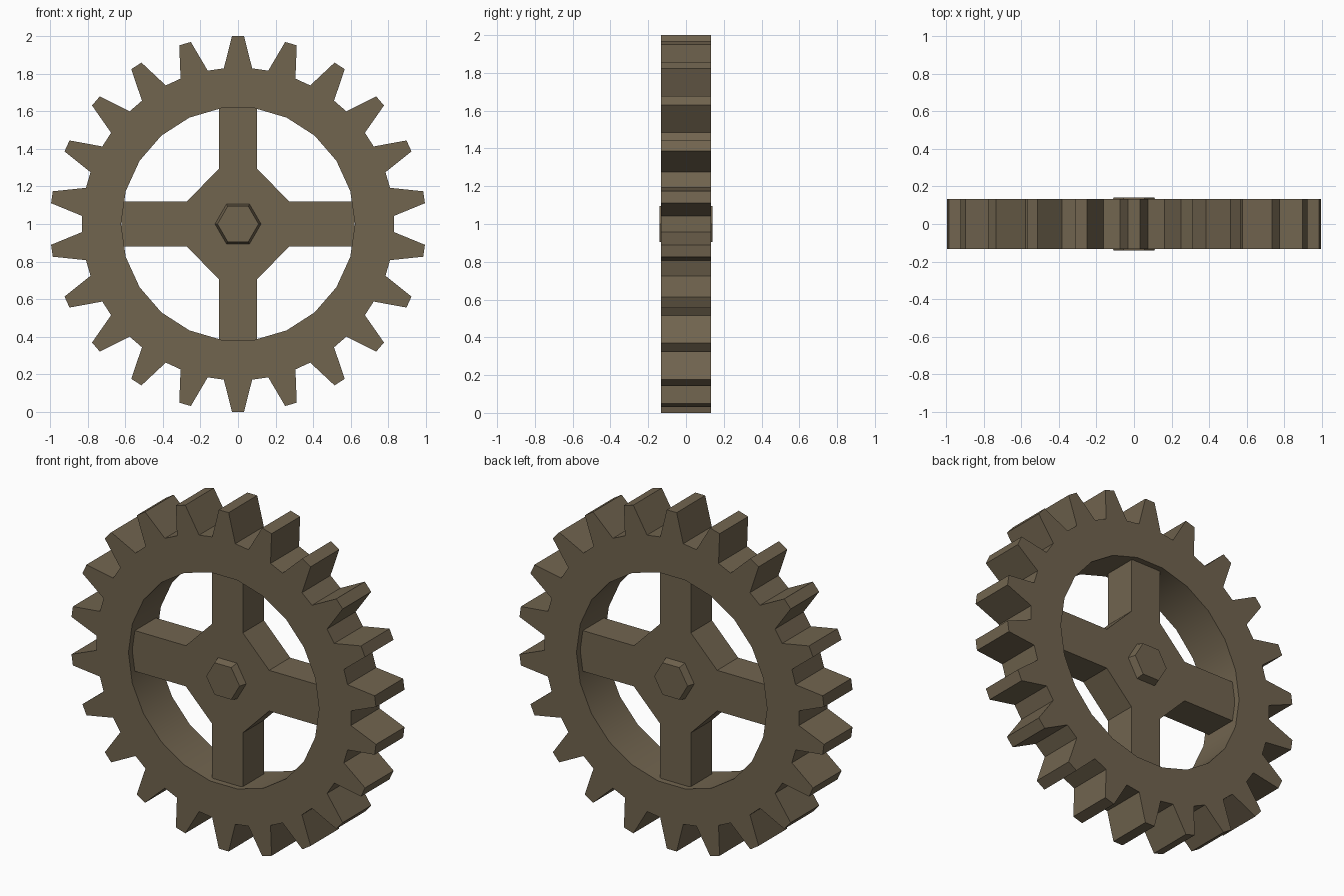
import bpy, bmesh, math
from mathutils import Vector

if "Cube" in bpy.data.objects:
    bpy.data.objects.remove(bpy.data.objects["Cube"])

TEETH = 22
STEP = 2 * math.pi / TEETH
CENTRE_Z = 1.0

mat = bpy.data.materials.new("weathered bronze")
mat.diffuse_color = (0.165, 0.128, 0.078, 1)
mat.use_nodes = True
mat.node_tree.nodes["Principled BSDF"].inputs["Base Color"].default_value = mat.diffuse_color


def finish(bm, name):
    bmesh.ops.recalc_face_normals(bm, faces=bm.faces[:])
    me = bpy.data.meshes.new(name)
    bm.to_mesh(me)
    bm.free()
    me.materials.append(mat)
    ob = bpy.data.objects.new(name, me)
    ob.location.z = CENTRE_Z
    bpy.context.collection.objects.link(ob)
    return ob


def extrude_plate(name, polygons, half):
    """Extrude flat x,z polygons from y = -half to y = +half."""
    bm = bmesh.new()
    for poly in polygons:
        bm.faces.new([bm.verts.new((x, -half, z)) for x, z in poly])
    bmesh.ops.remove_doubles(bm, verts=bm.verts[:], dist=1e-4)
    bmesh.ops.recalc_face_normals(bm, faces=bm.faces[:])
    ret = bmesh.ops.extrude_face_region(bm, geom=bm.faces[:], use_keep_orig=True)
    moved = [g for g in ret["geom"] if isinstance(g, bmesh.types.BMVert)]
    bmesh.ops.translate(bm, verts=moved, vec=Vector((0, 2 * half, 0)))
    return finish(bm, name)


def polar(r, a):
    return (r * math.sin(a), r * math.cos(a))


# Toothed ring: per tooth a tapered tooth, a body quad and a valley triangle
polys = []
root_a, root_r, inner_r = math.radians(5.2), 0.831, 0.622
tip_a = 0.032
for i in range(TEETH):
    a = i * STEP
    in0, in1 = polar(inner_r, a - STEP / 2), polar(inner_r, a + STEP / 2)
    b0, b1 = polar(root_r, a - root_a), polar(root_r, a + root_a)
    t0, t1 = polar(1.0, a - tip_a), polar(1.0, a + tip_a)
    nxt = polar(root_r, a + STEP - root_a)
    polys += [[b0, t0, t1, b1], [in0, b0, b1, in1], [in1, b1, nxt]]
ring = extrude_plate("toothed_ring", polys, 0.133)
bpy.context.view_layer.objects.active = ring
ring.select_set(True)
bpy.ops.object.shade_smooth_by_angle(angle=math.radians(20))

# Cross spokes with chamfered hub, slightly recessed from the ring faces
quarter = [(0.10, 0.62), (0.10, 0.295), (0.272, 0.12), (0.62, 0.12)]
outline = (quarter
           + [(x, -z) for x, z in reversed(quarter)]
           + [(-x, -z) for x, z in quarter]
           + [(-x, z) for x, z in reversed(quarter)])
extrude_plate("cross_spokes", [outline], 0.098)

# Tapered hexagonal axle bosses, front and back
for side, name in ((-1, "front_axle_boss"), (1, "back_axle_boss")):
    bm = bmesh.new()
    loops = [[bm.verts.new((r * math.cos(k * math.pi / 3), side * y,
                            r * math.sin(k * math.pi / 3))) for k in range(6)]
             for r, y in ((0.125, 0.09), (0.109, 0.141))]
    for loop in loops:
        bm.faces.new(loop)
    for k in range(6):
        n = (k + 1) % 6
        bm.faces.new((loops[0][k], loops[0][n], loops[1][n], loops[1][k]))
    finish(bm, name)
